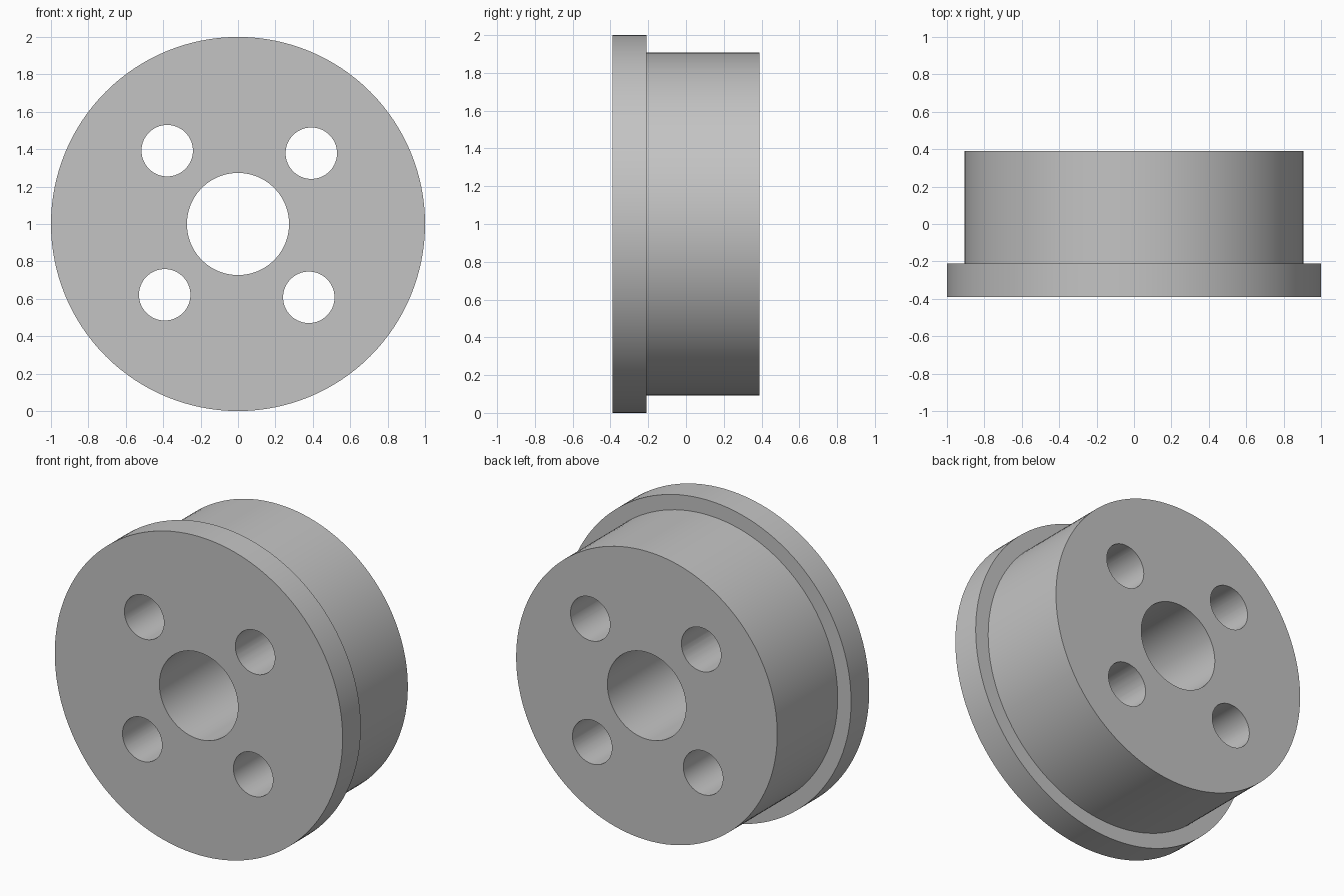
import bpy
import math

cube = bpy.data.objects.get("Cube")
if cube:
    bpy.data.objects.remove(cube, do_unlink=True)

FRONT, STEP, BACK = -0.39, -0.21, 0.39
CENTRE_Z = 1.0

grey = bpy.data.materials.new("plain grey")
grey.use_nodes = True
colour = (0.55, 0.55, 0.55, 1)
grey.diffuse_color = colour
grey.node_tree.nodes["Principled BSDF"].inputs["Base Color"].default_value = colour


def lathe(name, profile, sides):
    """Spin a closed (radius, y) profile around the wheel axis."""
    n = len(profile)
    verts, faces = [], []
    for i in range(sides):
        a = math.tau * i / sides
        verts += [(r * math.cos(a), y, CENTRE_Z + r * math.sin(a)) for r, y in profile]
        j = (i + 1) % sides
        for k in range(n):
            m = (k + 1) % n
            faces.append((i * n + k, i * n + m, j * n + m, j * n + k))
    mesh = bpy.data.meshes.new(name)
    mesh.from_pydata(verts, [], faces)
    mesh.materials.append(grey)
    obj = bpy.data.objects.new(name, mesh)
    bpy.context.collection.objects.link(obj)
    return obj


# Flanged wheel with its central bore
bore, tread, flange = 0.273, 0.907, 1.0
wheel = lathe("flanged_wheel", [(bore, FRONT), (bore, BACK), (tread, BACK),
                                (tread, STEP), (flange, STEP), (flange, FRONT)], 128)

# Four through holes, cut on a slightly turned bolt circle
for i in range(4):
    a = math.radians(44 + 90 * i)
    bpy.ops.mesh.primitive_cylinder_add(
        vertices=64, radius=0.1375, depth=2, rotation=(math.pi / 2, 0, 0),
        location=(0.545 * math.cos(a), 0, CENTRE_Z + 0.545 * math.sin(a)))
    cutter = bpy.context.object
    cutter.name = f"bolt_hole_cutter_{i + 1}"
    cutter.data.materials.append(grey)
    cutter.hide_render = True
    cutter.hide_set(True)
    cut = wheel.modifiers.new(f"bolt_hole_{i + 1}", 'BOOLEAN')
    cut.operation = 'DIFFERENCE'
    cut.solver = 'EXACT'
    cut.object = cutter

# Apply the cuts, then smooth the round walls and keep the rims sharp
bpy.ops.object.select_all(action='DESELECT')
bpy.context.view_layer.objects.active = wheel
wheel.select_set(True)
for name in [m.name for m in wheel.modifiers]:
    bpy.ops.object.modifier_apply(modifier=name)
for obj in [o for o in bpy.data.objects if o.name.startswith("bolt_hole_cutter")]:
    bpy.data.objects.remove(obj, do_unlink=True)
bpy.ops.object.shade_smooth_by_angle(angle=math.radians(30))
